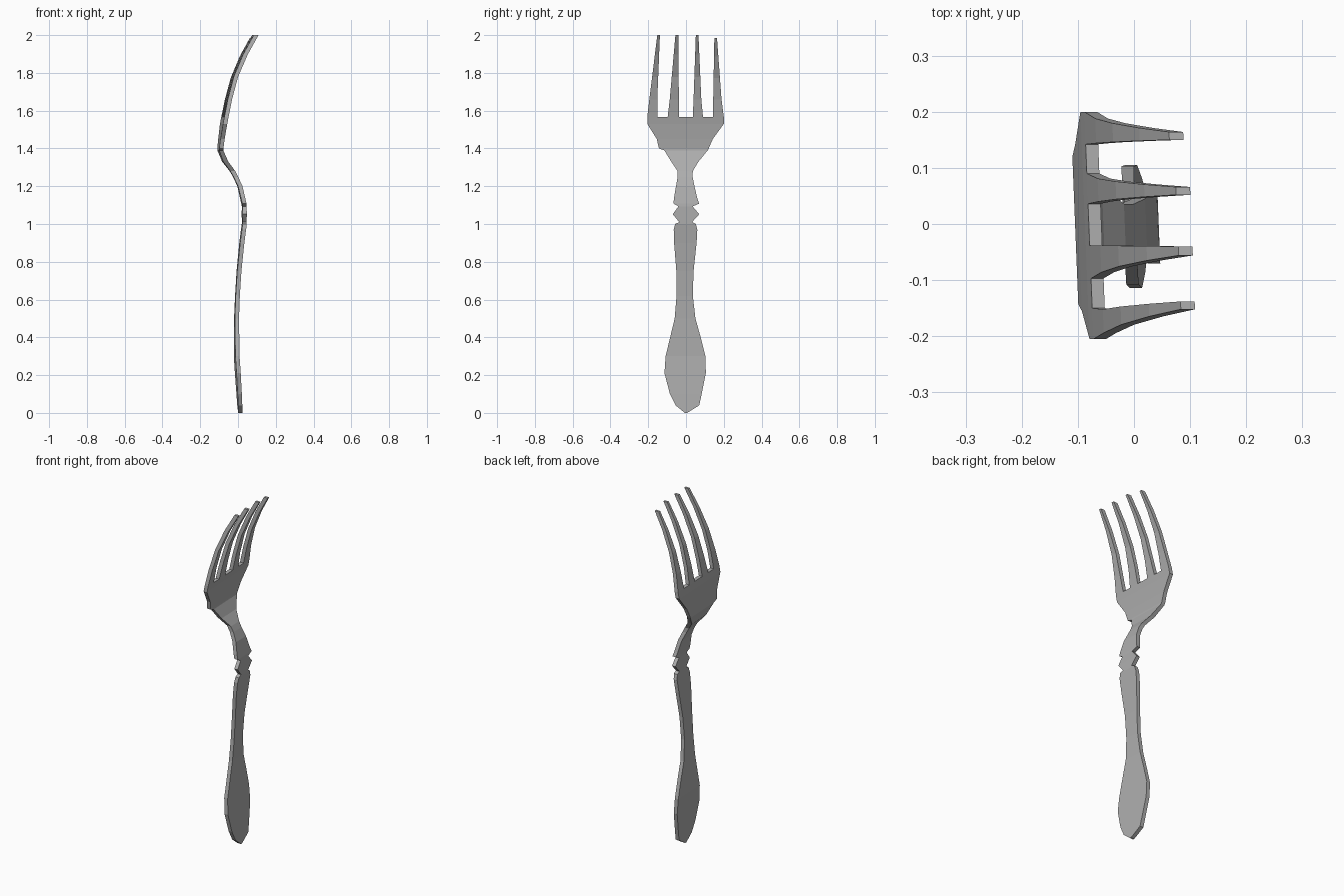
import bpy
import bmesh
from math import sqrt

old = bpy.data.objects.get("Cube")
if old:
    bpy.data.objects.remove(old)

# Single dull metal colour
metal = bpy.data.materials.new("grey metal")
metal.use_nodes = True
metal.diffuse_color = (0.42, 0.42, 0.42, 1)
metal.node_tree.nodes["Principled BSDF"].inputs["Base Color"].default_value = (0.42, 0.42, 0.42, 1)

# Side bend: (height, x of the centre line)
BEND = [(0, .012), (.1, .006), (.3, -.007), (.5, -.008), (.7, 0), (.9, .02),
        (1, .033), (1.1, .033), (1.2, .01), (1.27, -.022), (1.33, -.068),
        (1.37, -.093), (1.4, -.094), (1.5, -.082), (1.6, -.063), (1.7, -.042),
        (1.8, -.012), (1.9, .034), (2, .09)]

# Handle, neck and shoulders: (height, one edge, other edge)
BODY = [(0, -.006, .006), (.04, -.055, .07), (.1, -.085, .083), (.21, -.114, .105),
        (.3, -.108, .103), (.4, -.084, .078), (.5, -.06, .05), (.62, -.05, .036),
        (.75, -.051, .04), (.9, -.063, .056), (.97, -.065, .06), (1, -.058, .052),
        (1.01, -.036, .032), (1.052, -.07, .07), (1.093, -.04, .035),
        (1.108, -.066, .07), (1.135, -.064, .06), (1.2, -.053, .045),
        (1.25, -.044, .035), (1.28, -.045, .036), (1.33, -.078, .066),
        (1.39, -.115, .115), (1.4, -.143, .12), (1.45, -.155, .142), (1.53, -.205, .2)]
ROOT_Z = 1.567

# Tines: (root edges, lower edges, tip edges, tip height)
TINES = [((-.205, -.15), (-.194, -.152), (-.152, -.138), 2),
         ((-.097, -.038), (-.086, -.038), (-.056, -.04), 2),
         ((.036, .09), (.04, .081), (.052, .066), 2),
         ((.142, .2), (.144, .188), (.15, .164), 1.985)]


def bend(z):
    for (z0, x0), (z1, x1) in zip(BEND, BEND[1:]):
        if z <= z1:
            return x0 + (x1 - x0) * (z - z0) / (z1 - z0)
    return BEND[-1][1]


def half_thickness(z):
    low, high = max(z - .03, 0), min(z + .03, 2)
    slope = (bend(high) - bend(low)) / (high - low)
    return .011 * sqrt(1 + slope * slope)


bm = bmesh.new()


def point(y, z):
    # The sheet is very slightly twisted about its length
    return bm.verts.new((bend(z) - .04 * y - half_thickness(z), y, z))


def row(z, ys):
    return [point(y, z) for y in ys]


def strip(rows):
    for a, b in zip(rows, rows[1:]):
        bm.faces.new(a + b[::-1])


# Flat sheet of handle and head, ending in the row of tine roots
root = row(ROOT_Z, [y for tine in TINES for y in tine[0]])
strip([row(z, ys) for z, *ys in BODY] + [root])

# Four tapering tines grown from that row
for i, (_, lower, tip, top) in enumerate(TINES):
    rows = [root[2 * i:2 * i + 2], row(1.66, lower)]
    for t in (.35, .7, 1):
        z = 1.66 + (top - 1.66) * t
        rows.append(row(z, [a + (b - a) * t for a, b in zip(lower, tip)]))
    strip(rows)

# Thicken the sheet
grown = bmesh.ops.extrude_face_region(bm, geom=bm.faces[:], use_keep_orig=True)
for v in grown["geom"]:
    if isinstance(v, bmesh.types.BMVert):
        v.co.x += 2 * half_thickness(v.co.z)
bmesh.ops.recalc_face_normals(bm, faces=bm.faces[:])

mesh = bpy.data.meshes.new("fork")
bm.to_mesh(mesh)
bm.free()
mesh.materials.append(metal)
fork = bpy.data.objects.new("fork", mesh)
bpy.context.collection.objects.link(fork)
